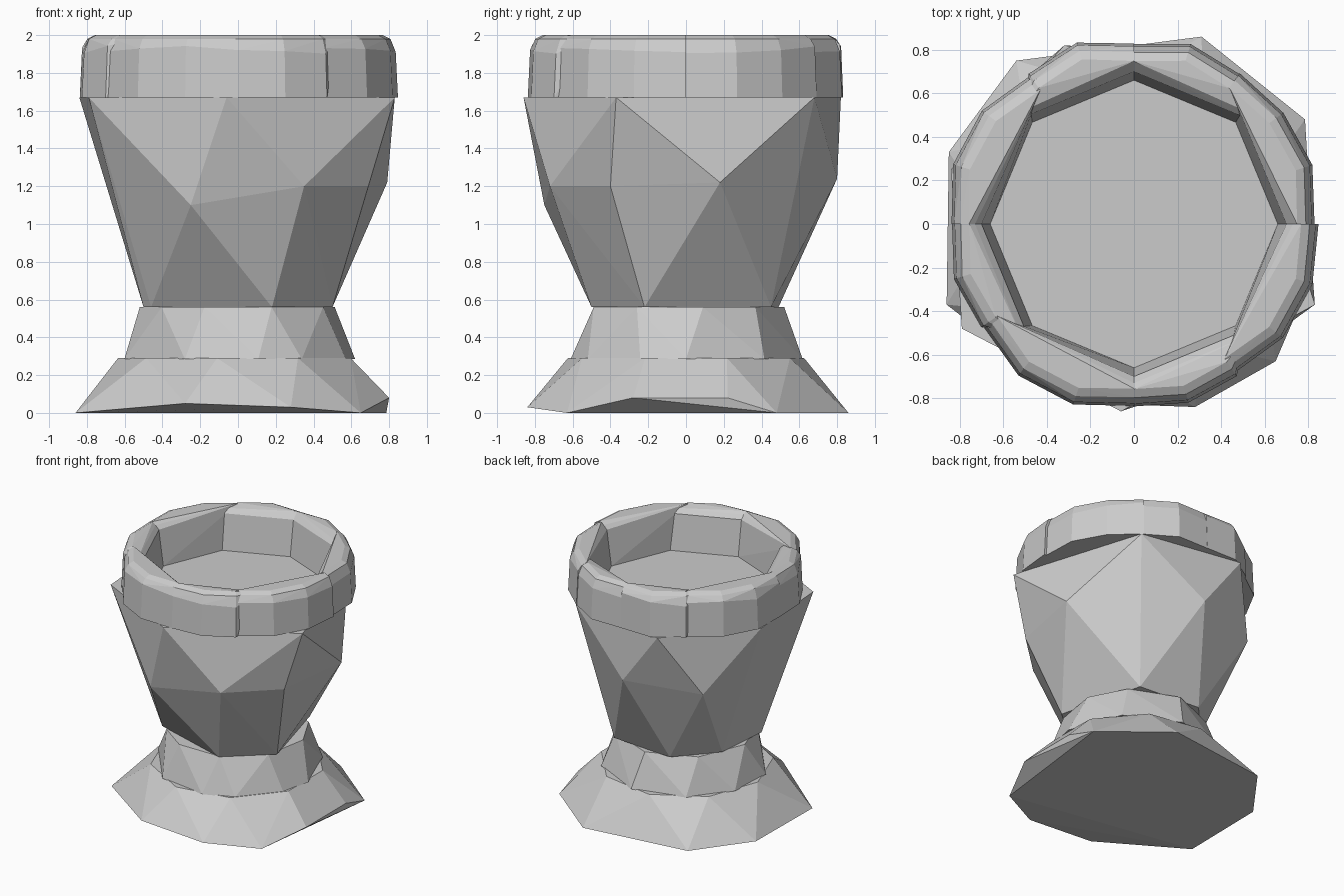
import bpy, bmesh, math, random

if "Cube" in bpy.data.objects:
    bpy.data.objects.remove(bpy.data.objects["Cube"])

random.seed(4)


def hull(name, pts):
    """Faceted stone: convex hull of a few corner points."""
    bm = bmesh.new()
    for p in pts:
        bm.verts.new(p)
    res = bmesh.ops.convex_hull(bm, input=bm.verts)
    junk = {g for g in res["geom_interior"] + res["geom_unused"]
            if isinstance(g, bmesh.types.BMVert)}
    bmesh.ops.delete(bm, geom=list(junk), context='VERTS')
    bmesh.ops.dissolve_limit(bm, angle_limit=math.radians(1),
                             verts=bm.verts, edges=bm.edges)
    bmesh.ops.recalc_face_normals(bm, faces=bm.faces)
    me = bpy.data.meshes.new(name)
    bm.to_mesh(me)
    bm.free()
    ob = bpy.data.objects.new(name, me)
    bpy.context.collection.objects.link(ob)
    return ob


def polar(r, deg, z):
    a = math.radians(deg)
    return (r * math.cos(a), r * math.sin(a), z)


def ring(r, z, angles):
    return [polar(r, a, z) for a in angles]


# Spreading foot with an uneven rock outline
foot = [(.65, -.63, 0), (.80, -.28, .08), (.80, .22, .08), (.785, .48, 0),
        (.31, .86, 0), (-.54, .75, 0), (-.85, .33, 0), (-.86, -.37, 0),
        (-.28, -.82, .05), (.28, -.84, .03)]
hull("foot", foot + ring(.635, .29, range(20, 380, 40)))

# Short tapering neck
hull("neck", ring(.62, .285, [0, 42, 85, 125, 160, 194, 243, 280, 303, 337])
     + ring(.52, .56, [10, 45, 90, 135, 180, 219, 250, 290, 330]))

# Flared bowl body: bottom, scattered middle corners, top
bowl_bottom = [(x, y, .56) for x, y in
               [(.18, -.50), (.50, -.22), (.32, .45), (-.20, .49),
                (-.46, .20), (-.50, -.24), (-.46, -.30)]]
bowl_middle = [(-.25, -.75, 1.10), (.35, -.72, 1.20), (.69, -.40, 1.20),
               (.79, .18, 1.22), (0, .80, 1.24), (-.57, .60, 1.20)]
bowl_top = [(x, y, 1.67) for x, y in
            [(-.06, -.86), (.83, -.37), (.50, .68), (-.32, .82),
             (-.84, .25), (-.79, -.48)]]
hull("bowl", bowl_bottom + bowl_middle + bowl_top)

# Rim of eight irregular chamfered stones; the diagonal joints run skewed
seams = [0, 55, 90, 125, 180, 214, 270, 304, 360]
for i in range(8):
    a, b = seams[i], seams[i + 1]
    n = 3 if b - a > 45 else 2
    pts = []
    for k in range(n + 1):               # outer corners, slightly bulged
        d = a + (b - a) * k / n
        r = (.865 if 0 < k < n else .835) + random.uniform(-.012, .012)
        pts += [polar(r, d, 1.67),
                polar(r - .012, d, 1.93 + random.uniform(-.03, .02)),
                polar(r - .04, d, 1.98), polar(r - .08, d, 2.0)]
    for d in (45 * i, 45 * i + 45):      # inner corners on a clean octagon
        pts += [polar(.66, d, 1.67), polar(.69, d, 1.74),
                polar(.70, d, 1.95), polar(.73, d, 1.98)]
    if i == 4:                           # this stone juts into the opening
        pts.append(polar(.63, 205, 1.67))
    hull(f"rim_stone_{i + 1}", pts)
